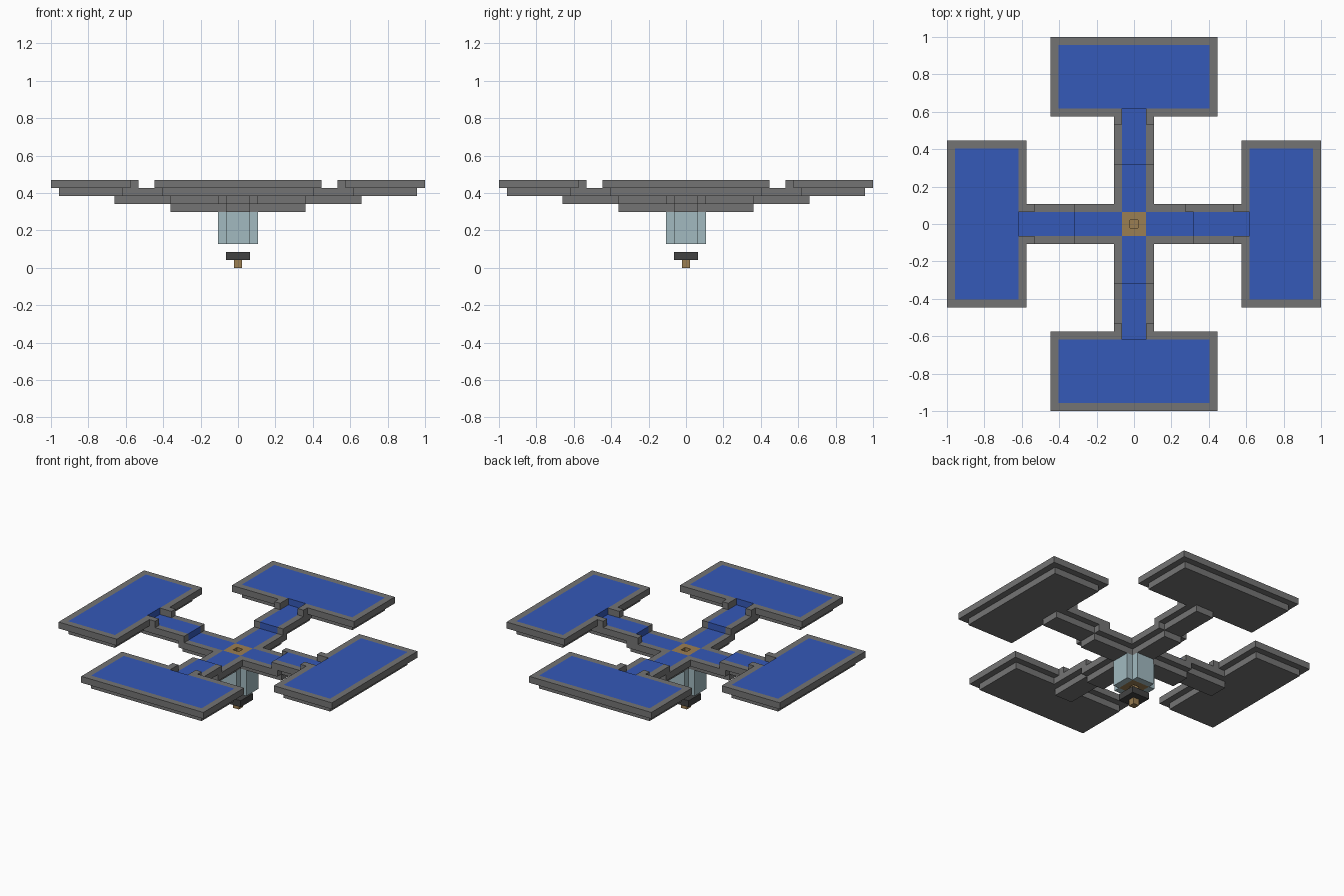
import bpy
import bmesh
from math import pi
from mathutils import Matrix, Vector

cube = bpy.data.objects.get("Cube")
if cube:
    bpy.data.objects.remove(cube, do_unlink=True)

U = 2 / 47  # edge of one building block


def material(name, rgb):
    m = bpy.data.materials.new(name)
    m.use_nodes = True
    m.diffuse_color = (*rgb, 1)
    m.node_tree.nodes["Principled BSDF"].inputs["Base Color"].default_value = (*rgb, 1)
    return m


STONE = material("grey stone", (0.175, 0.175, 0.175))
WATER = material("blue water", (0.035, 0.1, 0.48))
GLASS = material("pale glass", (0.36, 0.49, 0.53))
WOOD = material("brown wood", (0.33, 0.21, 0.085))
DARK = material("dark stone", (0.055, 0.055, 0.055))


def build(name, mat, boxes, turns=0):
    """One object from boxes given in blocks as (x range, y range, z range)."""
    bm = bmesh.new()
    for ranges in boxes:
        lo, hi = (Vector(c) for c in zip(*ranges))
        verts = bmesh.ops.create_cube(bm, size=1)["verts"]
        size = hi - lo
        for v in verts:
            v.co = Vector(a * b for a, b in zip(v.co, size)) + (lo + hi) / 2
    bm.transform(Matrix.Rotation(turns * pi / 2, 4, "Z") @ Matrix.Scale(U, 4))
    mesh = bpy.data.meshes.new(name)
    bm.to_mesh(mesh)
    bm.free()
    mesh.materials.append(mat)
    obj = bpy.data.objects.new(name, mesh)
    bpy.context.collection.objects.link(obj)
    return obj


def both_sides(x, y, z):
    return [(x, y, z), (x, (-y[1], -y[0]), z)]


MID, WALL = (-1.5, 1.5), (1.5, 2.5)

for k, side in enumerate(("left", "back", "right", "front")):
    # Stepped channel floor and walls
    build(f"{side}_channel_floor", STONE, [
        ((1.5, 8.5), MID, (7, 8)),
        ((7.5, 15.5), MID, (8, 9)),
    ], k)
    walls = [
        ((1.5, 8.5), WALL, (8, 9)),
        ((2.5, 8.5), (-2.5, -1.5), (8, 9)),
    ]
    walls += both_sides((7.5, 14.5), WALL, (9, 10))
    walls += both_sides((12.5, 13.5), WALL, (10, 11))
    if side == "left":
        walls.append(((6.5, 7.5), WALL, (9, 10)))
    build(f"{side}_channel_walls", STONE, walls, k)

    # Basin floor and rim
    build(f"{side}_basin_floor", STONE, [((14.5, 22.5), (-9.5, 9.5), (9, 10))], k)
    rim = [((22.5, 23.5), (-10.5, 10.5), (10, 11))]
    rim += both_sides((14.5, 22.5), (9.5, 10.5), (10, 11))
    rim += both_sides((13.5, 14.5), (1.5, 10.5), (10, 11))
    build(f"{side}_basin_rim", STONE, rim, k)

    # Water stepping down towards the middle
    build(f"{side}_water", WATER, [
        ((1.5, 7.5), MID, (8, 9)),
        ((7.5, 14.5), MID, (9, 10)),
        ((14.5, 22.5), (-9.5, 9.5), (10, 11)),
    ], k)

    # Glass sleeve panel, hollow drain pipe and spout collar
    build(f"{side}_glass_panel", GLASS, [(WALL, MID, (3, 7))], k)
    build(f"{side}_drain_pipe", WOOD, [((0.5, 1.5), (-0.5, 1.5), (3, 9))], k)
    build(f"{side}_spout_collar", DARK, [((0.5, 1.5), (-0.5, 1.5), (1, 2))], k)

# Spout core
build("spout_tip", WOOD, [((-0.5, 0.5), (-0.5, 0.5), (0, 2))])
